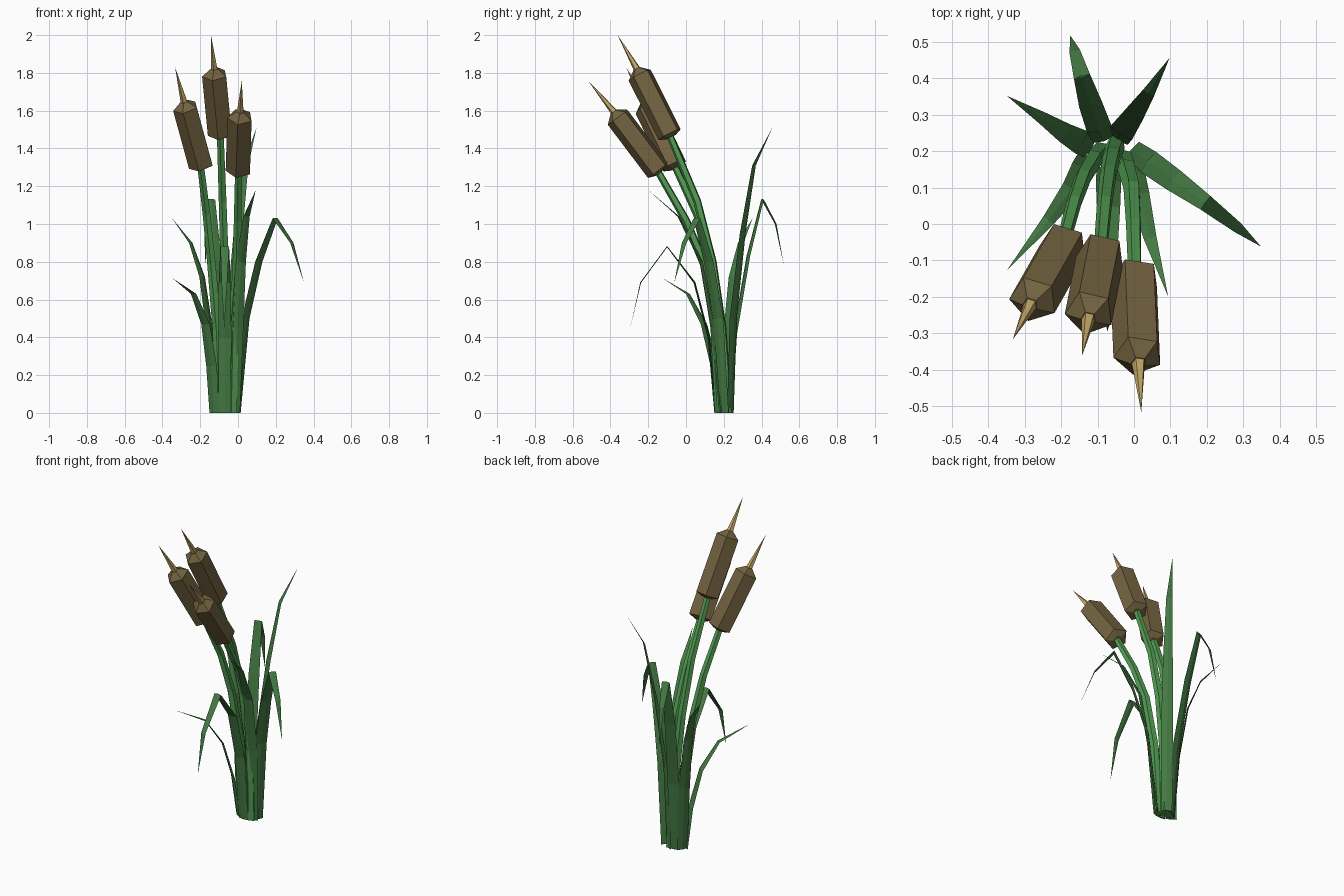
import bpy, bmesh, math
from mathutils import Vector

if "Cube" in bpy.data.objects:
    bpy.data.objects.remove(bpy.data.objects["Cube"])


def material(name, rgb):
    m = bpy.data.materials.new(name)
    m.diffuse_color = (*rgb, 1)
    m.use_nodes = True
    m.node_tree.nodes["Principled BSDF"].inputs["Base Color"].default_value = m.diffuse_color
    return m


LEAF = material("leaf green", (0.058, 0.195, 0.056))
STEM = material("stem green", (0.085, 0.335, 0.085))
HEAD = material("seed head brown", (0.175, 0.127, 0.052))
SPIKE = material("spike tan", (0.56, 0.40, 0.14))


def loft(name, rings, mat):
    """Skin a list of equal-length point rings and cap both ends."""
    bm = bmesh.new()
    loops = [[bm.verts.new(p) for p in ring] for ring in rings]
    n = len(loops[0])
    for a, b in zip(loops, loops[1:]):
        for i in range(n):
            j = (i + 1) % n
            bm.faces.new((a[i], a[j], b[j], b[i]))
    bm.faces.new(loops[0][::-1])
    bm.faces.new(loops[-1])
    bmesh.ops.remove_doubles(bm, verts=bm.verts, dist=0.00005)
    bmesh.ops.recalc_face_normals(bm, faces=bm.faces)
    mesh = bpy.data.meshes.new(name)
    bm.to_mesh(mesh)
    bm.free()
    mesh.materials.append(mat)
    ob = bpy.data.objects.new(name, mesh)
    bpy.context.collection.objects.link(ob)
    return ob


def tangents(path):
    last = len(path) - 1
    return [(path[min(i + 1, last)] - path[max(i - 1, 0)]).normalized()
            for i in range(last + 1)]


def tube(name, path, radii, sides, mat, flat_start=False):
    path = [Vector(p) for p in path]
    tans = tangents(path)
    if flat_start:
        tans[0] = Vector((0, 0, 1))
    rings = []
    for p, t, r in zip(path, tans, radii):
        u = (Vector((1, 0, 0)) - t * t.x).normalized()
        v = t.cross(u)
        ang = [math.radians(-102) + k * math.tau / sides for k in range(sides)]
        rings.append([p + (u * math.cos(a) + v * math.sin(a)) * r for a in ang])
    loft(name, rings, mat)


def leaf(name, path, widths):
    """Thin blade with a shallow central ridge on both sides."""
    path = [Vector(p) for p in path]
    out = path[-1] - path[0]
    side = Vector((-out.y, out.x, 0)).normalized()
    tans = tangents(path)
    tans[0] = Vector((0, 0, 1))
    rings = []
    for p, t, w in zip(path, tans, widths):
        nrm = side.cross(t).normalized()
        h = w * 0.08
        rings.append([p + side * w / 2, p + nrm * h, p - side * w / 2, p - nrm * h])
    loft(name, rings, LEAF)


# Cattails: stem path, then head base, head top and spike tip
cattails = {
    "middle": ([(-0.05, 0.22, 0), (-0.06, 0.19, 0.45), (-0.07, 0.14, 0.8), (-0.08, 0.06, 1.12)],
               (-0.09, -0.08, 1.465), (-0.125, -0.26, 1.822), (-0.143, -0.362, 2.0)),
    "left": ([(-0.09, 0.20, 0), (-0.11, 0.18, 0.45), (-0.14, 0.13, 0.8), (-0.165, 0.06, 1.05)],
             (-0.19, -0.055, 1.30), (-0.285, -0.222, 1.648), (-0.333, -0.317, 1.83)),
    "right": ([(-0.03, 0.18, 0), (-0.02, 0.155, 0.45), (-0.005, 0.10, 0.78), (0.0, 0.0, 1.02)],
              (0.003, -0.14, 1.275), (0.013, -0.382, 1.595), (0.02, -0.517, 1.757)),
}
for name, (path, base, top, tip) in cattails.items():
    b, t, s = Vector(base), Vector(top), Vector(tip)
    tube(name + "_stem", path + [b.lerp(t, 0.1)],
         [0.028, 0.026, 0.024, 0.022, 0.019], 5, STEM, True)
    tube(name + "_seed_head", [b.lerp(t, f) for f in (-0.01, 0.03, 0.91, 1)],
         [0.03, 0.069, 0.069, 0.022], 5, HEAD)
    tube(name + "_spike", [t.lerp(s, -0.05), s], [0.02, 0], 5, SPIKE)

# Leaves: centre line from base to tip
leaves = {
    "back_drooping": [(-0.085, 0.232, 0), (-0.095, 0.26, 0.42), (-0.12, 0.33, 0.83),
                      (-0.143, 0.405, 1.13), (-0.163, 0.475, 1.0), (-0.175, 0.518, 0.78)],
    "back_tall": [(-0.045, 0.235, 0), (-0.035, 0.25, 0.5), (0.0, 0.30, 0.95),
                  (0.04, 0.36, 1.31), (0.098, 0.457, 1.51)],
    "back_left": [(-0.12, 0.21, 0), (-0.145, 0.225, 0.4), (-0.19, 0.25, 0.72),
                  (-0.25, 0.29, 0.9), (-0.349, 0.352, 1.03)],
    "right_drooping": [(-0.005, 0.20, 0), (0.04, 0.17, 0.5), (0.11, 0.12, 0.8),
                       (0.197, 0.058, 1.03), (0.285, -0.01, 0.9), (0.349, -0.062, 0.69)],
    "front_left": [(-0.125, 0.18, 0), (-0.14, 0.15, 0.25), (-0.172, 0.095, 0.47),
                   (-0.235, 0.01, 0.63), (-0.349, -0.127, 0.715)],
    "front_right": [(-0.02, 0.175, 0), (-0.005, 0.14, 0.45), (0.015, 0.08, 0.8),
                    (0.045, -0.04, 1.04), (0.094, -0.2, 1.18)],
    "front_drooping": [(-0.07, 0.155, 0), (-0.07, 0.12, 0.4), (-0.07, 0.045, 0.69),
                       (-0.07, -0.10, 0.88), (-0.072, -0.24, 0.69), (-0.073, -0.295, 0.45)],
}
for name, path in leaves.items():
    widths = [0.064, 0.07, 0.064, 0.046, 0.03, 0.0] if len(path) == 6 else \
        [0.064, 0.07, 0.056, 0.035, 0.0]
    leaf(name + "_leaf", path, widths)
